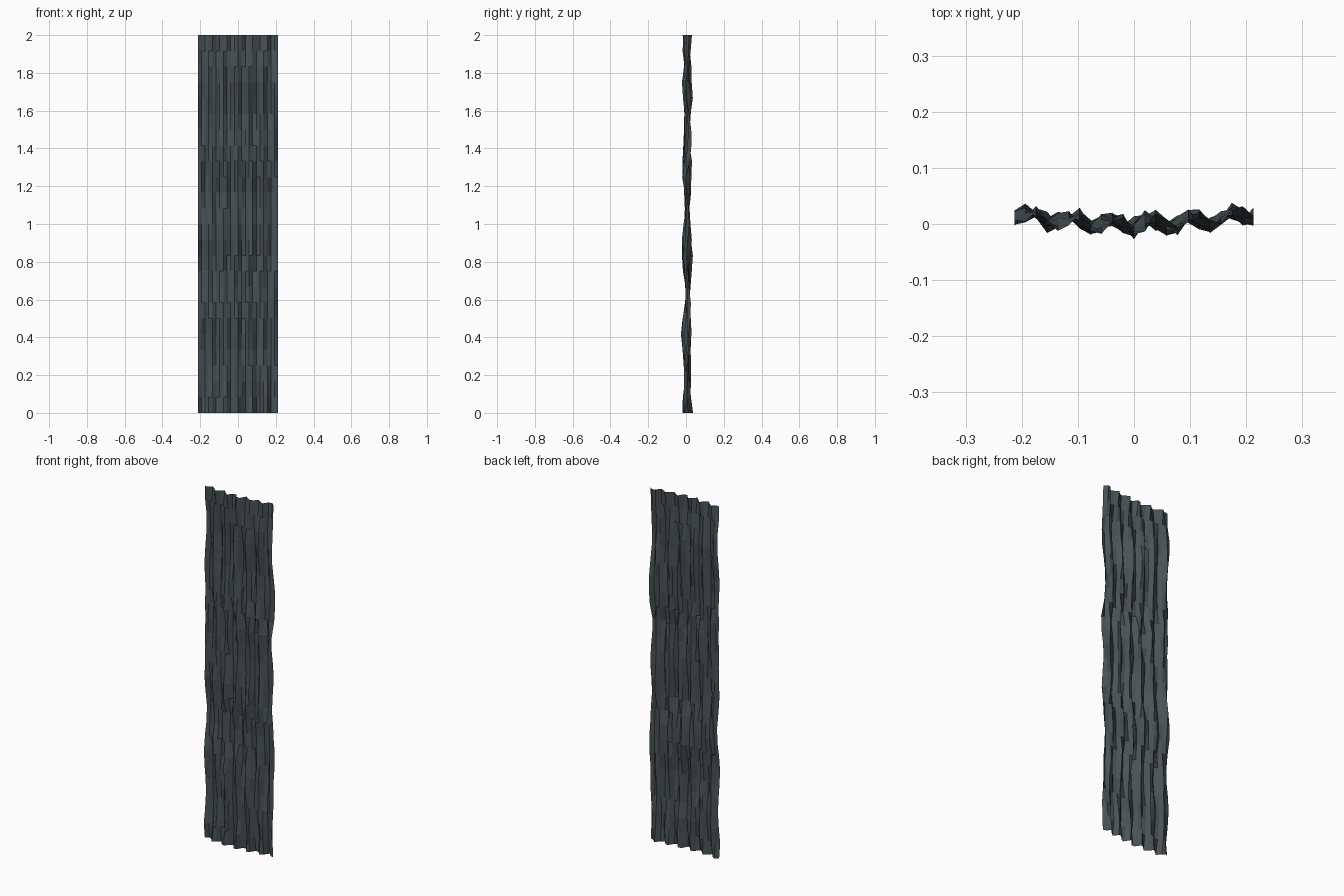
import bpy
import bmesh
from math import sin, pi
import random

random.seed(7)

cube = bpy.data.objects.get("Cube")
if cube:
    bpy.data.objects.remove(cube, do_unlink=True)

WIDTH, HEIGHT = 0.426, 2.0
COLS, ROWS = 22, 24
FOLD = 0.07          # distance between folds
DEPTH = 0.019        # fold amplitude

# Dark slate cloth
cloth = bpy.data.materials.new("dark_slate_cloth")
cloth.use_nodes = True
colour = (0.066, 0.084, 0.092, 1)
cloth.diffuse_color = colour
shader = cloth.node_tree.nodes["Principled BSDF"]
shader.inputs["Base Color"].default_value = colour
shader.inputs["Roughness"].default_value = 0.9


def fold_depth(x, z):
    """Pleats that sway sideways and swell along the drop, bowed back at both edges."""
    edge = abs(x) / (WIDTH / 2)
    sway = 0.012 * sin(2 * pi * z / 0.9 + 4 * x) + 0.006 * sin(2 * pi * z / 0.38)
    swell = 0.8 + 0.3 * sin(2 * pi * z / 0.41 + 1)
    pleat = DEPTH * swell * sin(2 * pi * (x - sway + 0.06) / FOLD)
    ripple = 0.005 * sin(2 * pi * z / 0.5 + 9 * x)
    y = pleat * (1 - 0.2 * edge) + ripple + 0.018 * edge ** 2
    return max(-0.04, min(0.043, y + random.uniform(-0.004, 0.004)))


# Hanging curtain: a single pleated sheet
bm = bmesh.new()
grid = []
for r in range(ROWS + 1):
    z = HEIGHT * r / ROWS
    xs = [WIDTH * (c / COLS - 0.5) for c in range(COLS + 1)]
    grid.append([bm.verts.new((x, fold_depth(x, z), z)) for x in xs])
for low, high in zip(grid, grid[1:]):
    for c in range(COLS):
        bm.faces.new((low[c], low[c + 1], high[c + 1], high[c]))

mesh = bpy.data.meshes.new("curtain")
bm.to_mesh(mesh)
bm.free()
mesh.materials.append(cloth)
curtain = bpy.data.objects.new("curtain", mesh)
bpy.context.collection.objects.link(curtain)
